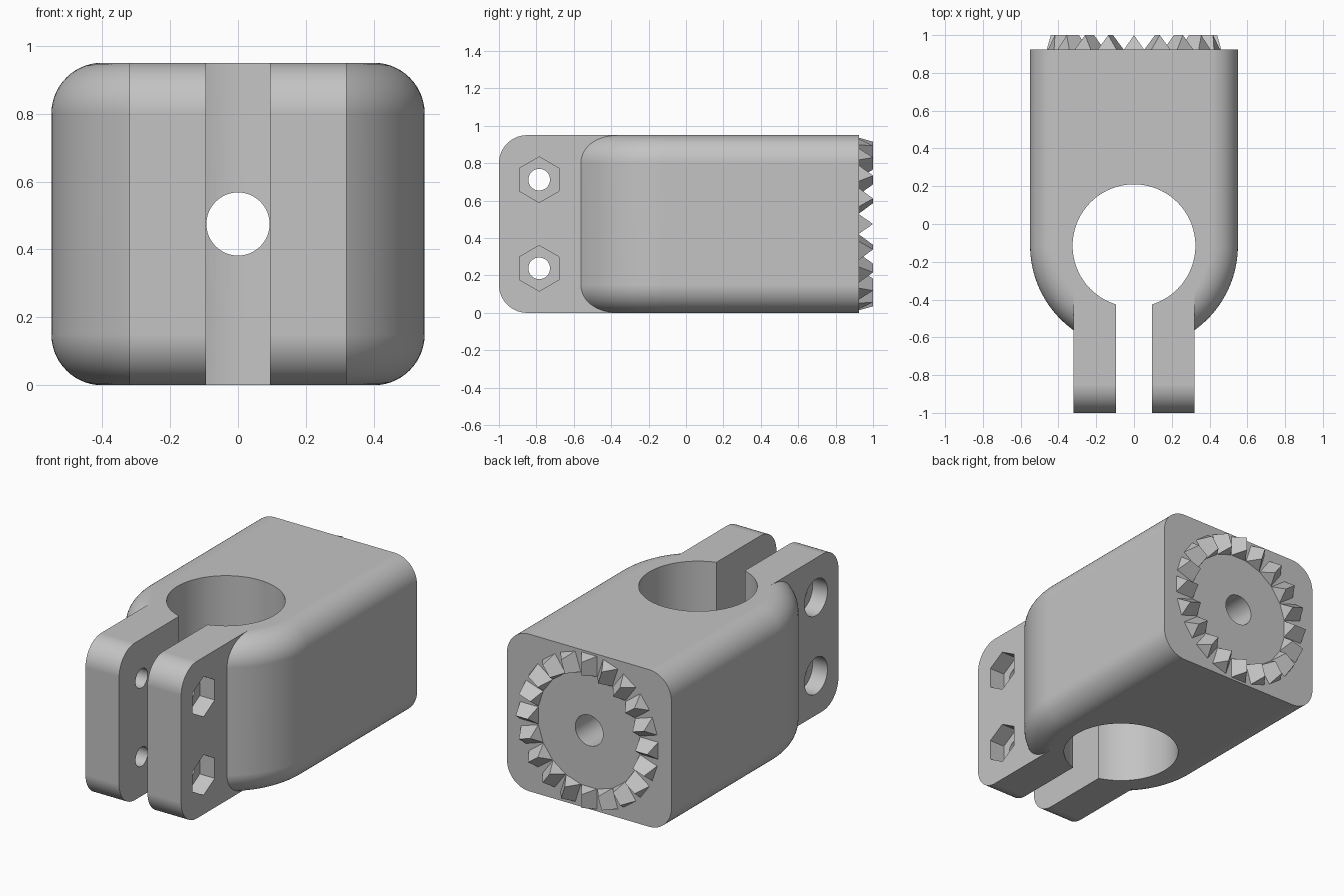
import bpy, bmesh
from math import sin, cos, pi, radians
from mathutils import Vector, Matrix

if "Cube" in bpy.data.objects:
    bpy.data.objects.remove(bpy.data.objects["Cube"])

H = 0.95            # overall height
MID = H / 2
HALF = 0.55         # half width of the body
BACK = 0.925        # rear face of the body
BORE_Y = -0.115     # centre of the bore and of the round nose
FILLET = 0.15
LUG = 0.32          # outer side of the clamp lugs

grey = bpy.data.materials.new("plain grey")
grey.use_nodes = True
colour = (0.55, 0.55, 0.55, 1)
grey.diffuse_color = colour
grey.node_tree.nodes["Principled BSDF"].inputs["Base Color"].default_value = colour


def finish(name, bm):
    bmesh.ops.recalc_face_normals(bm, faces=bm.faces[:])
    mesh = bpy.data.meshes.new(name)
    bm.to_mesh(mesh)
    bm.free()
    mesh.materials.append(grey)
    obj = bpy.data.objects.new(name, mesh)
    bpy.context.collection.objects.link(obj)
    return obj


def prism(name, points, axis, lo, hi):
    """Extrude a 2D outline along x, y or z."""
    place = {"x": lambda a, b, d: (d, a, b),
             "y": lambda a, b, d: (a, d, b),
             "z": lambda a, b, d: (a, b, d)}[axis]
    bm = bmesh.new()
    ends = [[bm.verts.new(place(a, b, d)) for a, b in points] for d in (lo, hi)]
    for ring in ends:
        bm.faces.new(ring)
    n = len(points)
    for i in range(n):
        j = (i + 1) % n
        bm.faces.new((ends[0][i], ends[0][j], ends[1][j], ends[1][i]))
    return finish(name, bm)


def arc(cx, cy, r, start, end, steps):
    return [(cx + r * cos(radians(start + (end - start) * i / steps)),
             cy + r * sin(radians(start + (end - start) * i / steps)))
            for i in range(steps + 1)]


def circle(cx, cy, r, sides, start=0):
    return arc(cx, cy, r, start, start + 360, sides)[:-1]


def combine(target, tool, operation):
    mod = target.modifiers.new(operation, "BOOLEAN")
    mod.operation = operation
    mod.solver = "EXACT"
    mod.object = tool
    bpy.context.view_layer.objects.active = target
    bpy.ops.object.modifier_apply(modifier=mod.name)
    bpy.data.objects.remove(tool)


# Body: round-nosed outline lofted upward, inset along the fillets
section = (arc(FILLET, FILLET, FILLET, 270, 180, 14)
           + arc(FILLET, H - FILLET, FILLET, 180, 90, 14))
bm = bmesh.new()
rings = []
for inset, z in section:
    w = HALF - inset
    outline = [(-w, BACK)] + arc(0, BORE_Y, w, 180, 360, 64) + [(w, BACK)]
    rings.append([bm.verts.new((x, y, z)) for x, y in outline])
for low, high in zip(rings, rings[1:]):
    for i in range(len(low) - 1):
        bm.faces.new((low[i], low[i + 1], high[i + 1], high[i]))
bm.faces.new(rings[0])
bm.faces.new(rings[-1])
bm.faces.new([r[0] for r in rings] + [r[-1] for r in reversed(rings)])
body = finish("clamp_body", bm)

# Clamp lugs: one block with rounded front corners, split by the slot
lug_side = ([(-0.2, 0)] + arc(-1 + FILLET, FILLET, FILLET, 270, 180, 14)
            + arc(-1 + FILLET, H - FILLET, FILLET, 180, 90, 14) + [(-0.2, H)])
combine(body, prism("lugs", lug_side, "x", -LUG, LUG), "UNION")

# Bore, clamping slot and the hole through the rear wall
cut = "DIFFERENCE"
combine(body, prism("bore", circle(0, BORE_Y, 0.325, 96), "z", -0.1, H + 0.1), cut)
slot = [(-0.095, -1.1), (0.095, -1.1), (0.095, BORE_Y), (-0.095, BORE_Y)]
combine(body, prism("slot", slot, "z", -0.1, H + 0.1), cut)
combine(body, prism("rear_hole", circle(0, MID, 0.093, 48), "y", BORE_Y, 1.1), cut)

# Bolt holes with a nut pocket on one side and a round recess on the other
for z in (MID - 0.237, MID + 0.237):
    y = -0.785
    combine(body, prism("bolt_hole", circle(y, z, 0.058, 40), "x", -0.5, 0.5), cut)
    combine(body, prism("nut_pocket", circle(y, z, 0.122, 6, 30), "x", LUG - 0.1, 0.5), cut)
    combine(body, prism("head_recess", circle(y, z, 0.11, 48), "x", -0.5, -LUG + 0.1), cut)

bpy.ops.object.select_all(action="DESELECT")
body.select_set(True)
bpy.context.view_layer.objects.active = body
bpy.ops.object.shade_smooth_by_angle(angle=radians(30))
weighted = body.modifiers.new("even_shading", "WEIGHTED_NORMAL")
weighted.keep_sharp = True

# Ring of locking teeth on the rear face: radial ridges
bm = bmesh.new()
TEETH = 20
for k in range(TEETH):
    turn = Matrix.Rotation(2 * pi * k / TEETH, 4, "Y")
    shape = [(-0.053, 0.34, 0), (0.053, 0.34, 0), (0.053, 0.462, 0), (-0.053, 0.462, 0),
             (0, 0.36, 1), (0, 0.44, 1)]
    v = []
    for x, r, tip in shape:
        p = turn @ Vector((x, 1 if tip else BACK - 0.002, r))
        v.append(bm.verts.new((p.x, p.y, p.z + MID)))
    for face in ((0, 1, 2, 3), (0, 1, 4), (2, 3, 5), (1, 2, 5, 4), (3, 0, 4, 5)):
        bm.faces.new([v[i] for i in face])
finish("locking_teeth", bm)
